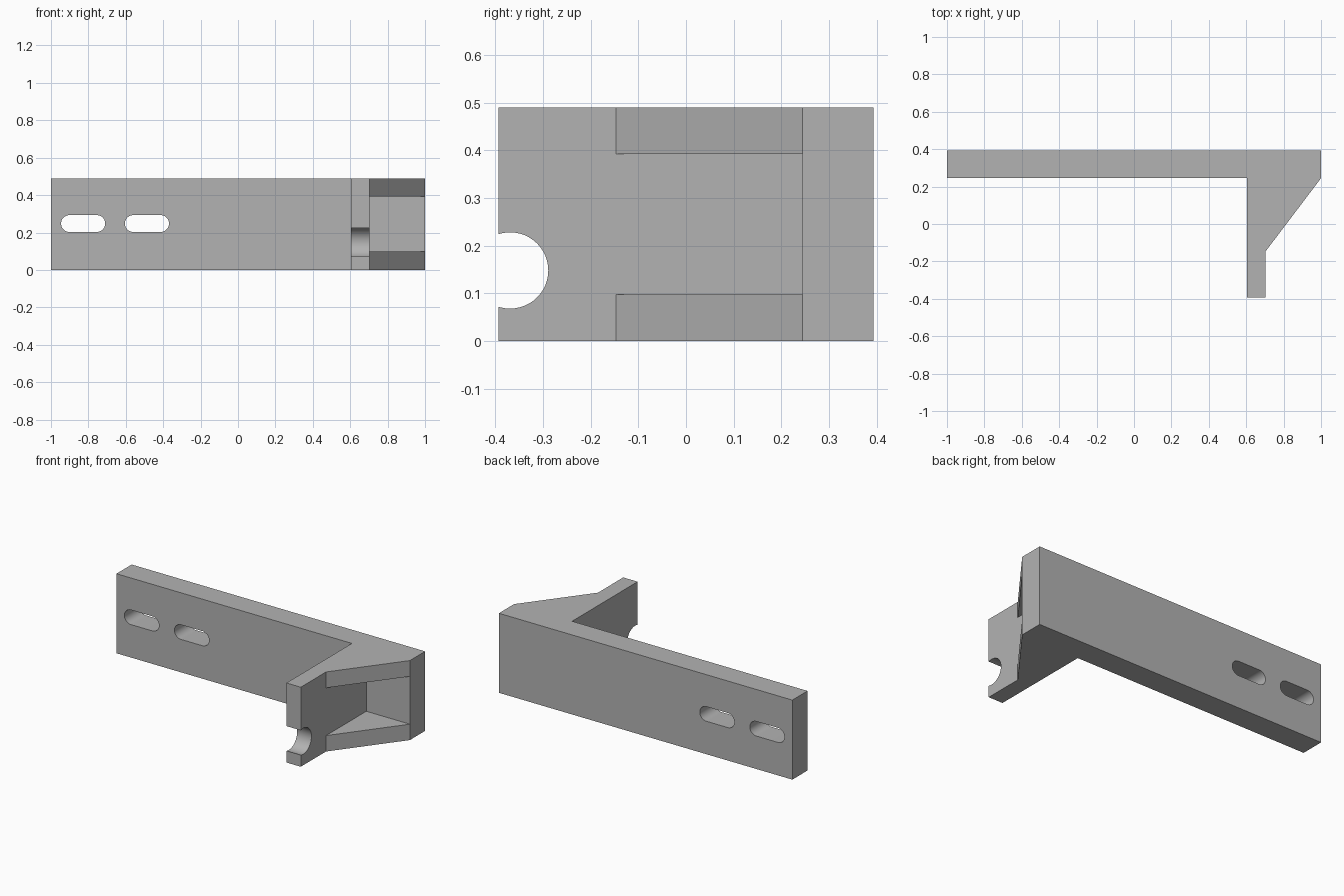
import bpy, bmesh
from math import radians, pi, cos, sin
from mathutils import Matrix, Vector

cube = bpy.data.objects.get("Cube")
if cube:
    bpy.data.objects.remove(cube, do_unlink=True)

HEIGHT, GUSSET = 0.49, 0.098
BACK, INNER = 0.393, 0.245          # back plate rear and front planes
ARM_IN, ARM_OUT = 0.605, 0.703      # arm side planes
GUSSET_TIP = -0.147

grey = bpy.data.materials.new("bracket grey")
grey.use_nodes = True
grey.diffuse_color = (0.45, 0.45, 0.45, 1)
grey.node_tree.nodes["Principled BSDF"].inputs["Base Color"].default_value = grey.diffuse_color


def prism(name, outline, low, high, turn=Matrix()):
    """Extrude a flat outline along z, then turn it into place."""
    bm = bmesh.new()
    face = bm.faces.new([bm.verts.new((x, y, low)) for x, y in outline])
    new = bmesh.ops.extrude_face_region(bm, geom=[face])["geom"]
    bmesh.ops.translate(bm, vec=(0, 0, high - low),
                        verts=[v for v in new if isinstance(v, bmesh.types.BMVert)])
    bm.transform(turn)
    bmesh.ops.recalc_face_normals(bm, faces=bm.faces)
    mesh = bpy.data.meshes.new(name)
    bm.to_mesh(mesh)
    bm.free()
    mesh.materials.append(grey)
    obj = bpy.data.objects.new(name, mesh)
    bpy.context.collection.objects.link(obj)
    return obj


def slot(u, v, radius, half=0.0, steps=24):
    """Outline of a round hole, or of a slot when half is above zero."""
    points = []
    for side in (1, -1):
        for i in range(steps + (half > 0)):
            a = -pi / 2 + pi * i / steps + (pi if side < 0 else 0)
            points.append((u + side * half + radius * cos(a), v + radius * sin(a)))
    return points


def combine(target, tool, operation):
    mod = target.modifiers.new(operation.lower(), 'BOOLEAN')
    mod.operation, mod.object, mod.solver = operation, tool, 'EXACT'
    bpy.context.view_layer.objects.active = target
    bpy.ops.object.modifier_apply(modifier=mod.name)
    bpy.data.objects.remove(tool, do_unlink=True)


# L-shaped body: long back plate and forward arm
bracket = prism("bracket", [(-1, BACK), (-1, INNER), (ARM_IN, INNER), (ARM_IN, -BACK),
                            (ARM_OUT, -BACK), (ARM_OUT, INNER), (1, INNER), (1, BACK)], 0, HEIGHT)

# Triangular gussets at bottom and top
for name, low in (("lower_gusset", 0), ("upper_gusset", HEIGHT - GUSSET)):
    gusset = prism(name, [(ARM_OUT, GUSSET_TIP), (1, INNER), (ARM_OUT, INNER)], low, low + GUSSET)
    combine(bracket, gusset, 'UNION')

# Mounting slots through the back plate
along_y = Matrix.Rotation(radians(90), 4, 'X')
for x in (-0.828, -0.487):
    combine(bracket, prism("slot_cutter", slot(x, 0.248, 0.045, 0.073), -0.5, 0, along_y), 'DIFFERENCE')

# Shaft notch and two round holes through the arm
along_x = Matrix(((0, 0, 1, 0), (1, 0, 0, 0), (0, 1, 0, 0), (0, 0, 0, 1)))
for y, z, r in ((-0.369, 0.148, 0.08), (-0.246, 0.271, 0.042), (-0.098, 0.148, 0.042)):
    combine(bracket, prism("hole_cutter", slot(y, z, r), 0.5, 0.8, along_x), 'DIFFERENCE')

# Smooth the bores, keep the plate edges sharp
for obj in bpy.context.selected_objects:
    obj.select_set(False)
bracket.select_set(True)
bpy.context.view_layer.objects.active = bracket
bpy.ops.object.shade_smooth_by_angle(angle=radians(30))
